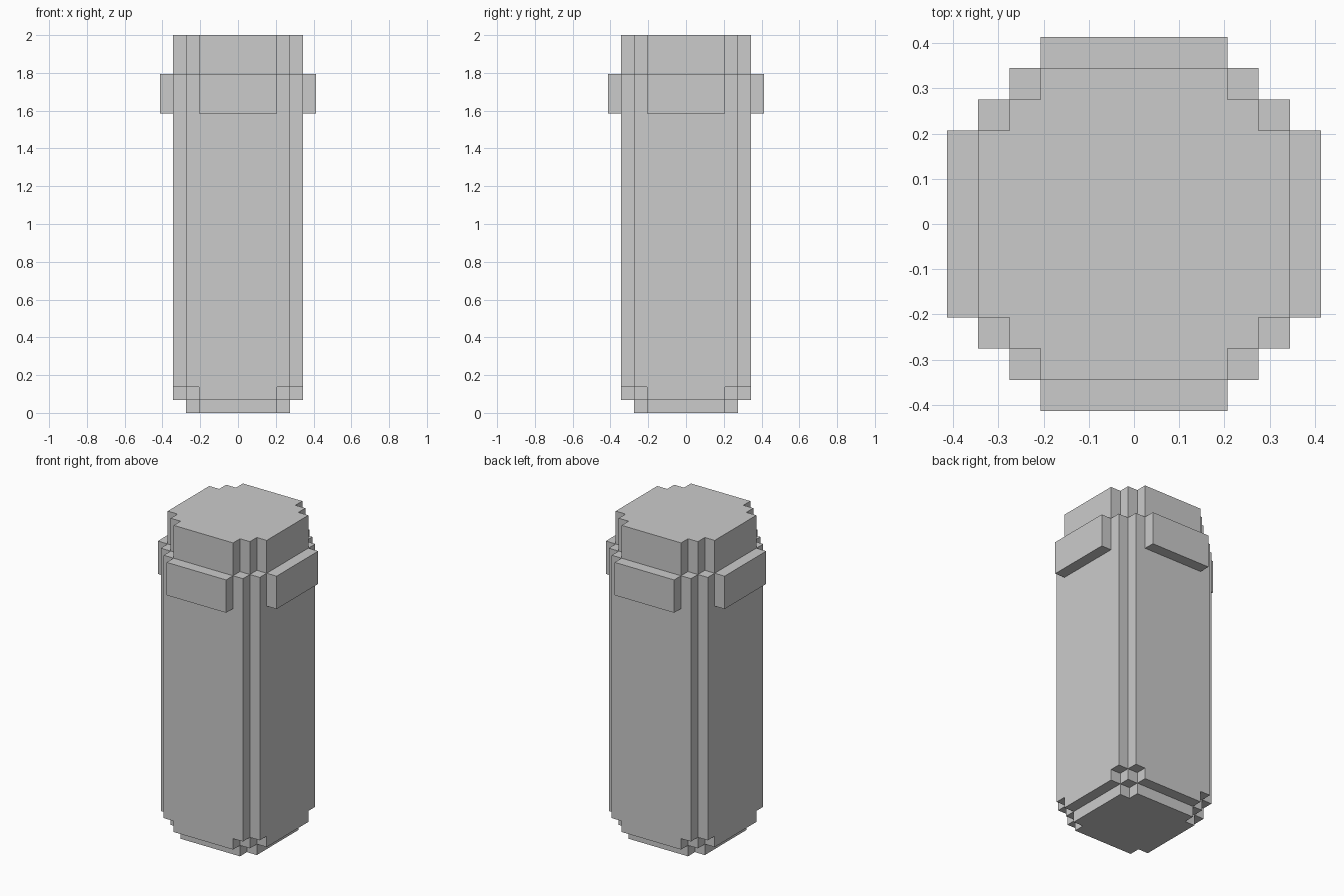
import bpy, bmesh

if "Cube" in bpy.data.objects:
    bpy.data.objects.remove(bpy.data.objects["Cube"])

U = 2 / 29  # size of one block


def prism(name, pts, z0, z1):
    """Extrude a closed outline (in blocks) from z0 to z1."""
    bm = bmesh.new()
    face = bm.faces.new([bm.verts.new((x * U, y * U, z0 * U)) for x, y in pts])
    top = bmesh.ops.extrude_face_region(bm, geom=[face])["geom"]
    verts = [v for v in top if isinstance(v, bmesh.types.BMVert)]
    bmesh.ops.translate(bm, verts=verts, vec=(0, 0, (z1 - z0) * U))
    bmesh.ops.recalc_face_normals(bm, faces=bm.faces)
    mesh = bpy.data.meshes.new(name)
    bm.to_mesh(mesh)
    bm.free()
    obj = bpy.data.objects.new(name, mesh)
    bpy.context.collection.objects.link(obj)
    return obj


def stepped_outline(quarter):
    """Turn one stepped corner through four quarter turns."""
    pts = []
    for _ in range(4):
        pts += quarter
        quarter = [(-y, x) for x, y in quarter]
    return pts


# Corner step profiles
single_small = stepped_outline([(4, 3), (3, 3), (3, 4)])
double_step = stepped_outline([(5, 3), (4, 3), (4, 4), (3, 4), (3, 5)])
single_large = stepped_outline([(5, 4), (4, 4), (4, 5)])

# Stacked column sections
prism("foot", single_small, 0, 1)
prism("lower_step", double_step, 1, 2)
prism("main_body", single_large, 2, 26)
prism("cap", double_step, 26, 29)

# Raised plates around the upper body
plate = [(-3, -6), (3, -6), (3, -5), (-3, -5)]
for side in ("front", "right", "back", "left"):
    prism(side + "_plate", plate, 23, 26)
    plate = [(-y, x) for x, y in plate]
